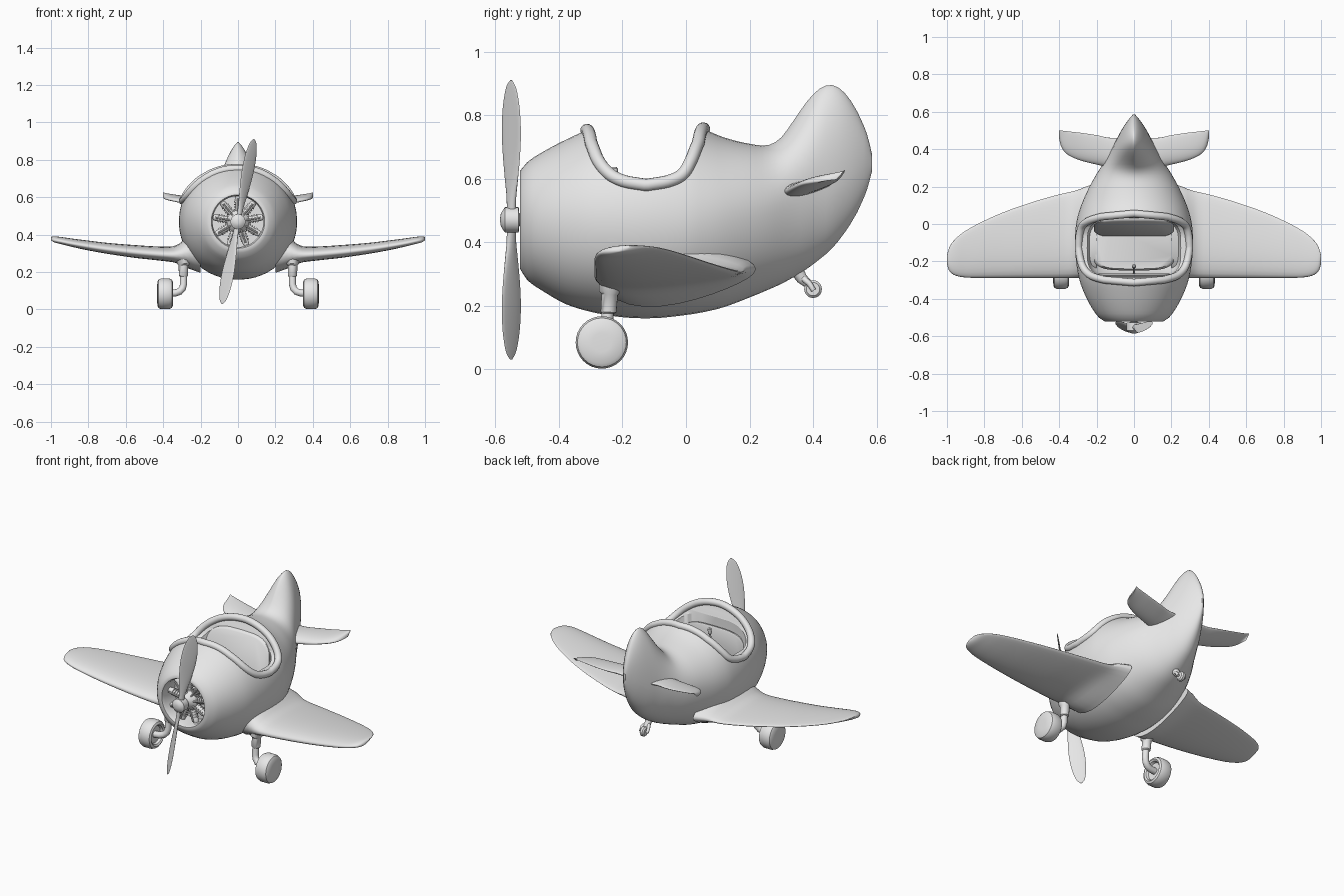
import bpy, bmesh, math
from mathutils import Vector, Matrix
from math import sin, cos, pi

if "Cube" in bpy.data.objects:
    bpy.data.objects.remove(bpy.data.objects["Cube"])

grey = bpy.data.materials.new("light grey")
grey.diffuse_color = (0.8, 0.8, 0.8, 1)
grey.use_nodes = True
grey.node_tree.nodes["Principled BSDF"].inputs["Base Color"].default_value = grey.diffuse_color


def finish(bm, name, angle=40):
    bmesh.ops.recalc_face_normals(bm, faces=bm.faces)
    me = bpy.data.meshes.new(name)
    bm.to_mesh(me)
    bm.free()
    ob = bpy.data.objects.new(name, me)
    bpy.context.collection.objects.link(ob)
    me.materials.append(grey)
    smooth(ob, angle)
    return ob


def smooth(ob, angle):
    bpy.ops.object.select_all(action='DESELECT')
    ob.select_set(True)
    bpy.context.view_layer.objects.active = ob
    bpy.ops.object.shade_smooth_by_angle(angle=math.radians(angle))


def loft(rings, name, angle=40, closed=False):
    """Skin a list of equal point rings; cap the ends unless closed."""
    bm = bmesh.new()
    vs = [[bm.verts.new(p) for p in r] for r in rings]
    n = len(vs[0])
    pairs = list(zip(vs, vs[1:])) + ([(vs[-1], vs[0])] if closed else [])
    for a, b in pairs:
        for i in range(n):
            bm.faces.new((a[i], a[(i + 1) % n], b[(i + 1) % n], b[i]))
    if not closed:
        bm.faces.new(vs[0])
        bm.faces.new(vs[-1])
    return finish(bm, name, angle)


def tube(path, radii, name, closed=False, n=14, angle=40):
    path = [Vector(p) for p in path]
    rings, m, side = [], len(path), None
    for i, p in enumerate(path):
        a = path[i - 1] if (i or closed) else p
        b = path[(i + 1) % m] if (i < m - 1 or closed) else p
        t = (b - a).normalized()
        side = t.orthogonal() if side is None else side
        side = (side - t * side.dot(t)).normalized()
        up = t.cross(side)
        r = radii[i] if isinstance(radii, (list, tuple)) else radii
        rings.append([p + r * (side * cos(2 * pi * k / n) + up * sin(2 * pi * k / n)) for k in range(n)])
    return loft(rings, name, angle, closed)


def spin(profile, centre, axis, name, n=32, angle=35):
    """Lathe (distance along axis, radius) pairs."""
    rot = Vector((0, 0, 1)).rotation_difference(Vector(axis)).to_matrix()
    return loft([[Vector(centre) + rot @ Vector((r * cos(2 * pi * k / n), r * sin(2 * pi * k / n), h))
                  for k in range(n)] for h, r in profile], name, angle)


def interp(table, t):
    """Smooth (Catmull-Rom) lookup in rows keyed by their first column."""
    i = max(j for j in range(len(table) - 1) if table[j][0] <= t or j == 0)
    a, b = table[i], table[i + 1]
    p, q = table[max(i - 1, 0)], table[min(i + 2, len(table) - 1)]
    h = b[0] - a[0]
    u = (t - a[0]) / h
    out = []
    for c in range(1, len(a)):
        m0 = (b[c] - p[c]) / (b[0] - p[0]) * h
        m1 = (q[c] - a[c]) / (q[0] - a[0]) * h
        out.append((2*u**3 - 3*u*u + 1) * a[c] + (u**3 - 2*u*u + u) * m0
                   + (3*u*u - 2*u**3) * b[c] + (u**3 - u*u) * m1)
    return out


# Fuselage sections: y, bottom, widest height, top, half width, fin sharpness
BODY = [(-.522, .315, .47, .625, .155, 1), (-.5, .28, .47, .652, .188, 1), (-.45, .245, .47, .685, .225, 1),
        (-.38, .205, .47, .722, .262, 1), (-.3, .18, .47, .757, .292, 1), (-.2, .163, .47, .78, .31, 1),
        (-.1, .16, .47, .79, .316, 1), (0, .17, .47, .783, .31, 1), (.06, .18, .475, .755, .296, 1),
        (.12, .195, .48, .73, .275, 1), (.2, .225, .49, .71, .238, 1), (.26, .25, .5, .706, .205, 1.1),
        (.3, .268, .51, .73, .18, 1.3), (.34, .29, .52, .785, .155, 1.5), (.38, .315, .53, .842, .132, 1.5),
        (.42, .345, .55, .883, .11, 1.4), (.46, .38, .57, .895, .09, 1.4), (.5, .43, .6, .87, .068, 1.3),
        (.54, .495, .63, .81, .043, 1.2), (.57, .565, .65, .74, .02, 1), (.585, .62, .65, .68, .006, 1)]


def section(y, n=56):
    zb, zm, zt, hw, p = interp(BODY, y)
    pts = []
    for k in range(n):
        a = 2 * pi * (k + .5) / n
        c, s = cos(a), sin(a)
        x = hw * math.copysign(abs(c) ** (p if s > 0 else .95), c)
        pts.append((x, y, zm + s * ((zt - zm) if s > 0 else (zm - zb))))
    return pts


def circle(y, r, n=56):
    return [(r * cos(2 * pi * (k + .5) / n), y, .47 + r * sin(2 * pi * (k + .5) / n)) for k in range(n)]


ys = [-.522, -.515, -.5] + [-.48 + .02 * i for i in range(53)] + [.57, .578, .585]
fuselage = loft([circle(-.41, .136), circle(-.505, .136), circle(-.522, .143)] + [section(y) for y in ys],
                "fuselage", 40)

# Cockpit edge seen from the side: height -> y, at the front and at the back
FRONT = [(.58, -.13), (.59, -.19), (.61, -.235), (.65, -.272), (.7, -.294), (.74, -.308), (.8, -.322)]
BACK = [(.58, -.12), (.59, -.06), (.61, -.015), (.65, .012), (.7, .033), (.74, .05), (.8, .066)]


def edge(table):
    """Edge points from low to top centre, lying on the body surface."""
    zs = [.58 + .0025 * i for i in range(16)] + [.625 + .008 * i for i in range(12)]
    pts = []
    for z in zs:
        y = interp(table, z)[0]
        _, zm, zt, hw, _ = interp(BODY, y)
        pts.append((hw * math.sqrt(max(0, 1 - ((z - zm) / (zt - zm)) ** 2)), y, z))
    x, y = pts[-1][0], pts[-1][1]
    for k in range(1, 9):
        xx = x * (1 - k / 8)
        yy = y + (interp(table, .76)[0] - y) * k / 8
        _, zm, zt, hw, _ = interp(BODY, yy)
        pts.append((xx, yy, zm + (zt - zm) * math.sqrt(1 - (xx / hw) ** 2)))
    return pts


front, back = edge(FRONT), edge(BACK)
half = front[::-1] + back
path = half + [(-x, y, z) for x, y, z in half[-2:0:-1]]

# Cutters: side-profile notch and rounded tub
prof = [(interp(FRONT, z)[0], z) for z in [.8 - .01 * i for i in range(22)]] + \
       [(interp(BACK, .59 + .01 * i)[0], .59 + .01 * i) for i in range(22)]
prof = [(-.322, 1)] + prof + [(.066, 1)]
notch = loft([[(x, y, z) for y, z in prof] for x in (-.5, .5)], "notch_cutter")


def squircle(z, sx, sy, n=48):
    f = lambda v: math.copysign(abs(v) ** .5, v)
    return [(sx * f(cos(2 * pi * k / n)), -.128 + sy * f(sin(2 * pi * k / n)), z) for k in range(n)]


tub = loft([squircle(.34, .2, .12), squircle(.38, .235, .147), squircle(.46, .25, .158), squircle(.9, .25, .158)],
           "tub_cutter")
for cutter in (notch, tub):
    mod = fuselage.modifiers.new("cut", 'BOOLEAN')
    mod.operation, mod.solver, mod.object = 'DIFFERENCE', 'EXACT', cutter
    bpy.context.view_layer.objects.active = fuselage
    bpy.ops.object.modifier_apply(modifier=mod.name)
    bpy.data.objects.remove(cutter)
smooth(fuselage, 40)
tube(path, .02, "cockpit_rim", closed=True, angle=60)

# Seat, instrument panel and control stick
def plate(w, z0, z1, y0, y1, t, name):
    rings = []
    for d, s in ((-t, .94), (-t * .5, 1), (t * .5, 1), (t, .94)):
        ring = []
        for k in range(36):
            a = 2 * pi * k / 36
            u = math.copysign(abs(cos(a)) ** .6, cos(a)) * s
            v = math.copysign(abs(sin(a)) ** .6, sin(a)) * s / 2 + .5
            ring.append((u * w, y0 + (y1 - y0) * v + d, z0 + (z1 - z0) * v))
        rings.append(ring)
    return loft(rings, name, 50)


plate(.215, .36, .7, -.06, .03, .015, "seat_back")
plate(.2, .42, .63, -.275, -.272, .008, "instrument_panel")
loft([squircle(z, s * .22, s * .12) for z, s in ((.34, 1), (.39, 1), (.405, .93))], "seat_cushion", 50)
tube([(0, -.262, .36), (0, -.228, .6), (0, -.227, .605), (0, -.225, .632), (0, -.225, .637)],
     [.006, .006, .011, .011, .006], "control_stick")


def foil(x, y0, y1, zc, t, slope=0, n=28):
    """Rounded leading edge, thin trailing edge."""
    ring = []
    for k in range(n):
        a = 2 * pi * k / n
        u = (1 - cos(a)) / 2
        ring.append((x, y0 + (y1 - y0) * u, zc + slope * u + t * .5 * sin(a) * (1.3 - .75 * u)))
    return ring


# Wings: x, leading y, trailing y, mid height, thickness
WING = [(.2, -.27, .22, .3, .22), (.27, -.285, .195, .3, .17), (.3, -.288, .182, .294, .125),
        (.34, -.288, .172, .29, .088), (.42, -.288, .153, .294, .075), (.55, -.288, .115, .305, .068),
        (.7, -.288, .062, .322, .058), (.82, -.288, .008, .34, .05), (.9, -.286, -.036, .354, .042),
        (.95, -.277, -.075, .364, .036), (.98, -.26, -.11, .369, .03), (.995, -.235, -.145, .372, .02),
        (1, -.21, -.17, .373, .008)]
STAB = [(.08, .3, .46, .555, .05), (.14, .305, .462, .558, .046), (.2, .318, .475, .563, .04),
        (.28, .338, .487, .573, .032), (.34, .362, .494, .583, .026), (.375, .39, .498, .589, .021),
        (.395, .43, .5, .594, .014), (.402, .47, .5, .597, .006)]
for sgn, tag in ((1, "right"), (-1, "left")):
    for table, name, slope, steps in ((WING, "wing", .015, 40), (STAB, "tailplane", .03, 20)):
        x0, x1 = table[0][0], table[-1][0]
        xs = [x0 + (x1 - x0) * (1 - (1 - i / steps) ** 1.5) for i in range(steps + 1)]
        loft([[(sgn * a, b, c) for a, b, c in foil(x, *interp(table, x), slope)] for x in xs],
             tag + "_" + name, 70)
    # Landing gear
    y = -.24
    tube([(sgn * .292, y, .3), (sgn * .292, y, .245), (sgn * .292, y, .235), (sgn * .291, y - .004, .18),
          (sgn * .291, y - .004, .175)], [.036, .034, .026, .025, .02], tag + "_strut_collar")
    tube([(sgn * .291, y - .004, .2), (sgn * .291, y - .01, .135), (sgn * .297, y - .014, .112),
          (sgn * .312, y - .02, .096), (sgn * .335, y - .024, .088), (sgn * .37, y - .025, .085)],
         .019, tag + "_strut")
    spin([(-.02, .03), (-.022, .05), (-.036, .055), (-.042, .064), (-.036, .076), (-.02, .0825), (.02, .0825),
          (.034, .077), (.041, .066), (.043, .03)], (sgn * .39, -.265, .084), (sgn, 0, 0), tag + "_wheel", 32)

# Tail wheel
tube([(0, .35, .31), (0, .365, .285), (0, .385, .268)], [.022, .018, .014], "tail_strut")
for s in (-1, 1):
    tube([(s * .01, .37, .285), (s * .022, .388, .27), (s * .022, .402, .248)], [.01, .009, .008], "tail_fork")
spin([(-.014, .012), (-.014, .021), (-.007, .028), (.007, .028), (.014, .021), (.014, .012)],
     (0, .4, .252), (1, 0, 0), "tail_wheel", 20)

# Radial engine inside the cowl
spin([(-.42, .06), (-.475, .06), (-.49, .048), (-.505, .03), (-.515, .02)], (0, 0, .47), (0, 1, 0), "crankcase", 24)
for k in range(9):
    a = 2 * pi * k / 9
    d = Vector((sin(a), 0, cos(a)))
    fins = [(.04, .015)]
    for j in range(4):
        fins += [(.06 + j * .014, .016), (.06 + j * .014, .022), (.067 + j * .014, .022), (.067 + j * .014, .016)]
    spin(fins + [(.115, .018), (.134, .015)], (0, -.463, .47), d, "engine_cylinder", 12)
    p = Vector((0, -.488, .47))
    tube([p + d * .035, p + d * .122], .005, "push_rod", n=8)

# Propeller
spin([(.05, .018), (-.01, .02), (-.012, .04), (-.055, .04), (-.062, .03), (-.068, .02), (-.07, .008)][::-1],
     (0, -.515, .47), (0, 1, 0), "propeller_hub", 24)
BLADE = [(.02, .016, .026), (.07, .018, .022), (.13, .028, .016), (.2, .038, .012), (.28, .044, .01),
         (.35, .041, .008), (.4, .032, .006), (.43, .021, .004), (.448, .005, .002)]
for turn, tag in ((0, "upper"), (pi, "lower")):
    rings = []
    rot = Matrix.Rotation(math.radians(11) + turn, 3, 'Y')
    for i in range(31):
        r = .02 + .428 * (1 - (1 - i / 30) ** 1.5)
        w, t = interp(BLADE, r)
        pitch = math.radians(48 - 8 * r / .45)
        rings.append([rot @ Vector((w * cos(a) * cos(pitch) - t / 2 * sin(a) * sin(pitch),
                                    w * cos(a) * sin(pitch) + t / 2 * sin(a) * cos(pitch), r))
                      + Vector((0, -.55, .47)) for a in [2 * pi * k / 16 for k in range(16)]])
    loft(rings, tag + "_propeller_blade", 60)
